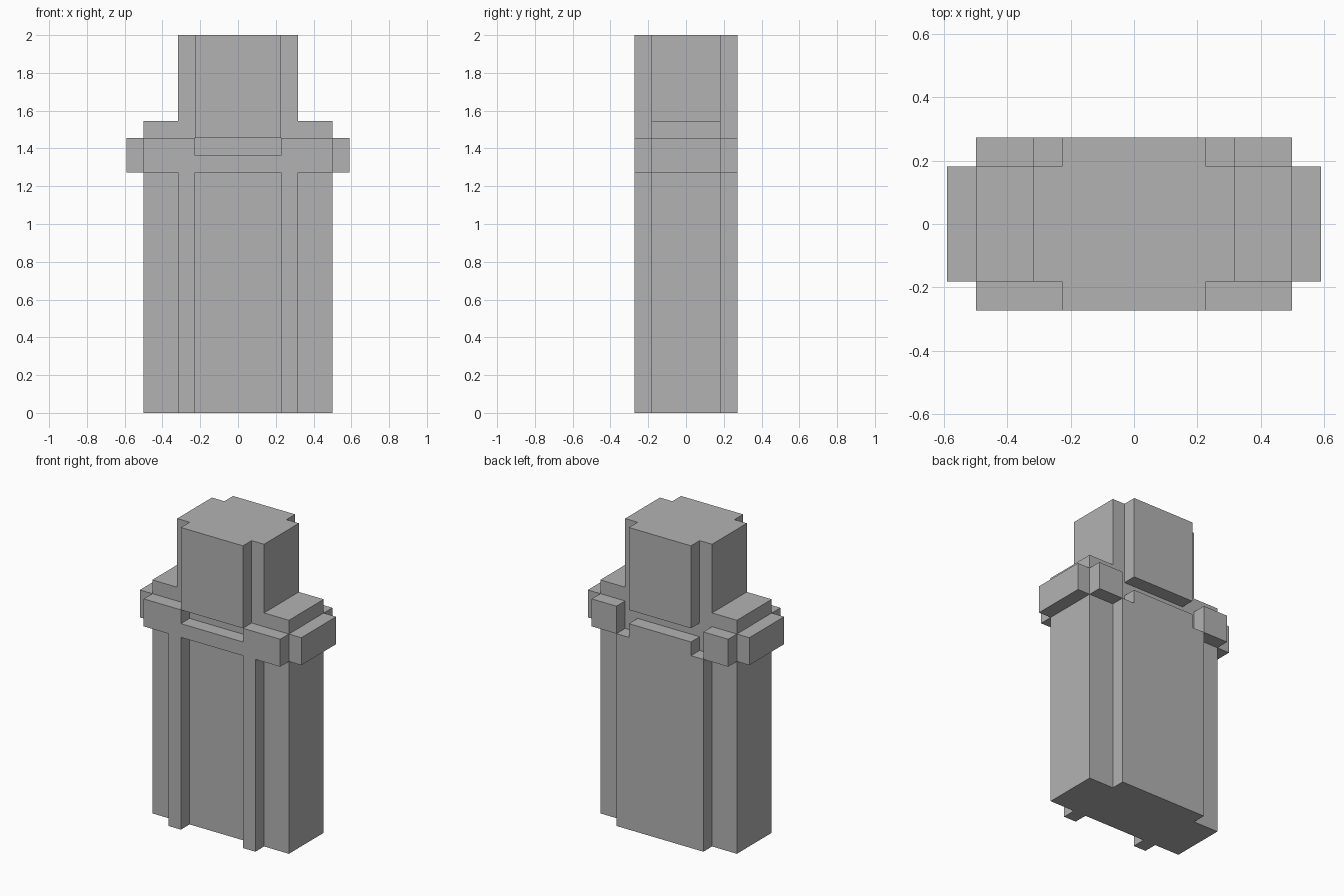
import bpy
import bmesh
from mathutils import Vector

if "Cube" in bpy.data.objects:
    bpy.data.objects.remove(bpy.data.objects["Cube"], do_unlink=True)

U = 1 / 11  # grid unit: the model is 22 units tall

grey = bpy.data.materials.new("plain grey")
grey.use_nodes = True
colour = (0.45, 0.45, 0.45, 1)
grey.diffuse_color = colour
grey.node_tree.nodes["Principled BSDF"].inputs["Base Color"].default_value = colour


def prism(name, outline, y0, y1, open_side=None):
    """Extrude an x-z outline along y; drop the face that joins another part."""
    bm = bmesh.new()
    base = bm.faces.new([bm.verts.new((x * U, y0 * U, z * U)) for x, z in outline])
    grown = bmesh.ops.extrude_face_region(bm, geom=[base], use_keep_orig=True)
    moved = [v for v in grown["geom"] if isinstance(v, bmesh.types.BMVert)]
    bmesh.ops.translate(bm, vec=(0, (y1 - y0) * U, 0), verts=moved)
    bmesh.ops.recalc_face_normals(bm, faces=bm.faces)
    if open_side:
        side = Vector(open_side)
        hidden = [f for f in bm.faces if f.normal.dot(side) > 0.9]
        bmesh.ops.delete(bm, geom=hidden, context="FACES")
    mesh = bpy.data.meshes.new(name)
    bm.to_mesh(mesh)
    bm.free()
    mesh.materials.append(grey)
    obj = bpy.data.objects.new(name, mesh)
    bpy.context.collection.objects.link(obj)
    return obj


def mirrored(half):
    return half + [(-x, z) for x, z in reversed(half)]


def rect(x0, x1, z0, z1):
    return [(x0, z0), (x1, z0), (x1, z1), (x0, z1)]


FRONT, BACK = (0, -1, 0), (0, 1, 0)

# Torso and head core, stepped at the shoulders
prism("torso_and_head", mirrored([(5.5, 0), (5.5, 17), (3.5, 17), (3.5, 22)]), -2, 2)

# Head pads on the front and back
prism("head_front", rect(-2.5, 2.5, 16, 22), -3, -2, BACK)
prism("head_back", rect(-2.5, 2.5, 16, 22), 2, 3, FRONT)

# Chest band with two hanging straps
prism("front_band_and_straps",
      mirrored([(2.5, 14), (2.5, 0), (3.5, 0), (3.5, 14), (5.5, 14),
                (5.5, 16), (2.5, 16), (2.5, 15)]), -3, -2, BACK)

# Back panel with a raised middle
prism("back_panel", mirrored([(3.5, 0), (3.5, 14), (2.5, 14), (2.5, 15)]), 2, 3, FRONT)

# Band blocks on the sides and at the back corners
for label, s in (("left", 1), ("right", -1)):
    prism(label + "_side_band", rect(5.5 * s, 6.5 * s, 14, 16), -2, 2, (-s, 0, 0))
    prism(label + "_back_band", rect(3.5 * s, 5.5 * s, 14, 16), 2, 3, FRONT)
